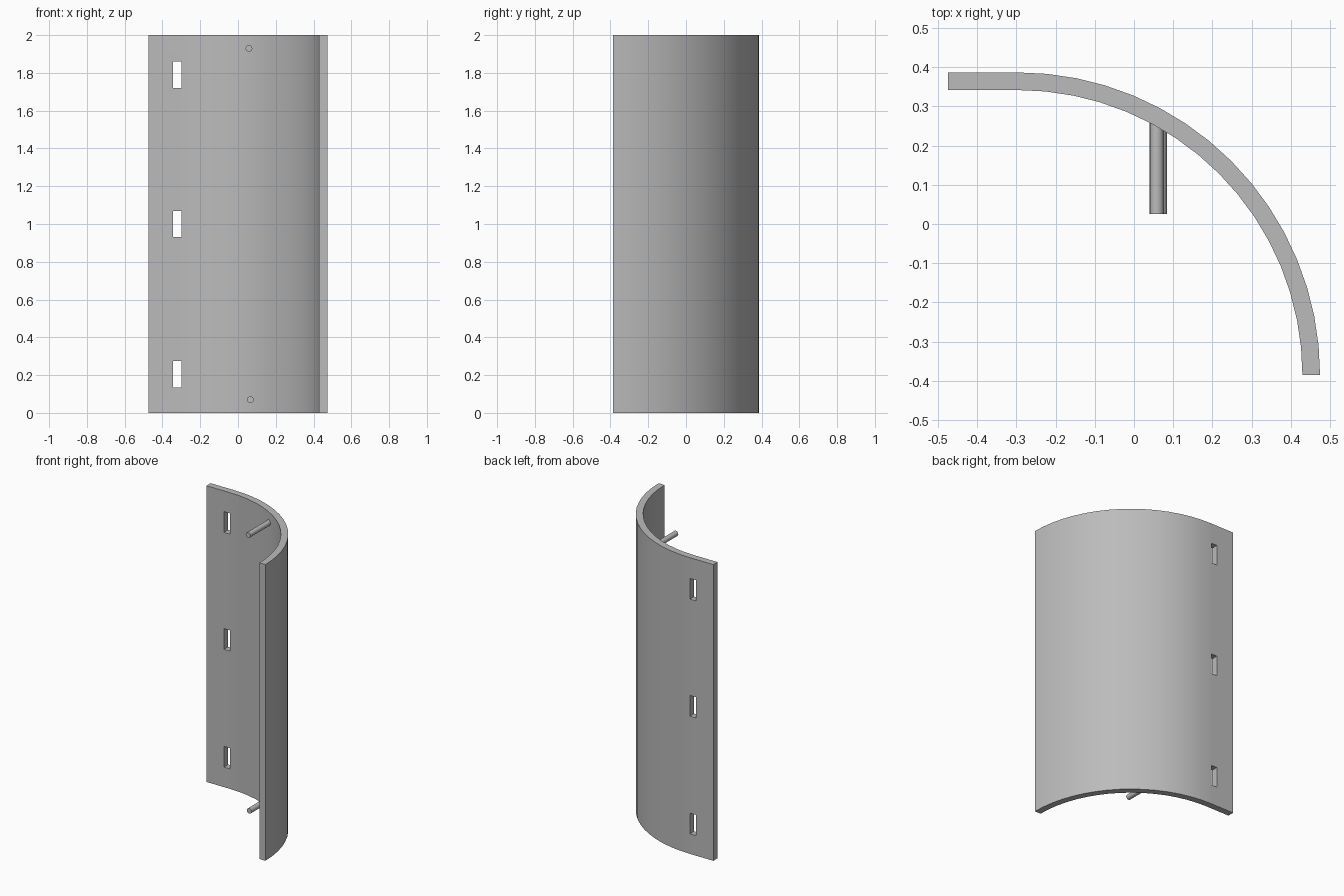
import bpy, bmesh
from math import sin, cos, pi, radians
from mathutils import Matrix

if "Cube" in bpy.data.objects:
    bpy.data.objects.remove(bpy.data.objects["Cube"])

grey = bpy.data.materials.new("plain_grey")
grey.use_nodes = True
grey.diffuse_color = (0.5, 0.5, 0.5, 1)
grey.node_tree.nodes["Principled BSDF"].inputs["Base Color"].default_value = (0.5, 0.5, 0.5, 1)

HEIGHT, OUTER, INNER = 2.0, 0.773, 0.728
CX, CY, LEFT = -0.298, -0.386, -0.475
STEPS = 16


def add_object(name, bm):
    bmesh.ops.recalc_face_normals(bm, faces=bm.faces)
    mesh = bpy.data.meshes.new(name)
    bm.to_mesh(mesh)
    bm.free()
    mesh.materials.append(grey)
    obj = bpy.data.objects.new(name, mesh)
    bpy.context.collection.objects.link(obj)
    return obj


def smooth(obj):
    bpy.ops.object.select_all(action="DESELECT")
    obj.select_set(True)
    bpy.context.view_layer.objects.active = obj
    bpy.ops.object.shade_smooth_by_angle(angle=radians(30))


def edge_line(radius):
    """Straight flange followed by a quarter arc."""
    arc = [(CX + radius * sin(i * pi / 2 / STEPS), CY + radius * cos(i * pi / 2 / STEPS))
           for i in range(STEPS + 1)]
    return [(LEFT, CY + radius)] + arc


# Curved panel: the cross-section extruded upwards
bm = bmesh.new()
outline = edge_line(OUTER) + edge_line(INNER)[::-1]
base = bm.faces.new([bm.verts.new((x, y, 0)) for x, y in outline])
top = bmesh.ops.extrude_face_region(bm, geom=[base], use_keep_orig=True)
bmesh.ops.translate(bm, vec=(0, 0, HEIGHT),
                    verts=[v for v in top["geom"] if isinstance(v, bmesh.types.BMVert)])
panel = add_object("curved_panel", bm)

# Three slots through the flange
bm = bmesh.new()
for z in (0.205, 1.0, 1.79):
    place = Matrix.Translation((-0.322, 0.365, z)) @ Matrix.Diagonal((0.044, 0.2, 0.14, 1))
    bmesh.ops.create_cube(bm, size=1, matrix=place)
cutter = add_object("slot_cutter", bm)
cut = panel.modifiers.new("slots", "BOOLEAN")
cut.object = cutter
cut.operation = "DIFFERENCE"
cut.solver = "EXACT"
bpy.context.view_layer.objects.active = panel
bpy.ops.object.modifier_apply(modifier="slots")
bpy.data.objects.remove(cutter)
smooth(panel)

# Pegs on the inner face, near the top and bottom
for name, x, z in (("upper_peg", 0.058, 1.93), ("lower_peg", 0.066, 0.07)):
    bm = bmesh.new()
    place = Matrix.Translation((x, 0.145, z)) @ Matrix.Rotation(pi / 2, 4, "X")
    bmesh.ops.create_cone(bm, cap_ends=True, segments=16, radius1=0.018, radius2=0.018,
                          depth=0.24, matrix=place)
    smooth(add_object(name, bm))
